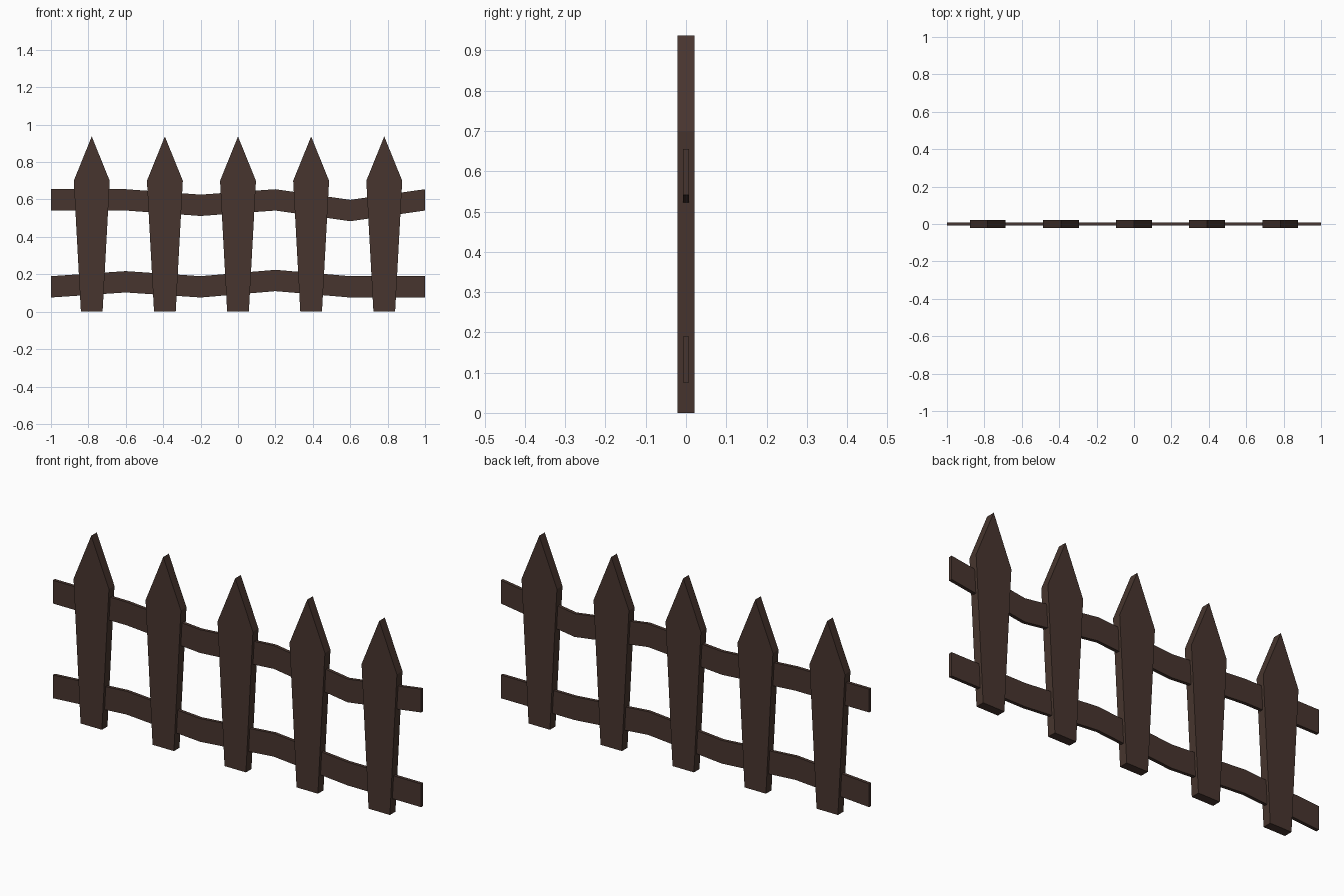
import bpy
import bmesh

cube = bpy.data.objects.get("Cube")
if cube:
    bpy.data.objects.remove(cube, do_unlink=True)

wood = bpy.data.materials.new("dark_brown_wood")
wood.use_nodes = True
BROWN = (0.064, 0.036, 0.028, 1)
wood.diffuse_color = BROWN
wood.node_tree.nodes["Principled BSDF"].inputs["Base Color"].default_value = BROWN


def plank(name, outline, thickness, x=0):
    """Extrude an x-z outline evenly to both sides of y = 0."""
    bm = bmesh.new()
    face = bm.faces.new([bm.verts.new((px, -thickness / 2, pz)) for px, pz in outline])
    extruded = bmesh.ops.extrude_face_region(bm, geom=[face])["geom"]
    verts = [v for v in extruded if isinstance(v, bmesh.types.BMVert)]
    bmesh.ops.translate(bm, verts=verts, vec=(0, thickness, 0))
    bmesh.ops.recalc_face_normals(bm, faces=bm.faces)
    # Split concave sides cleanly
    bmesh.ops.triangulate(bm, faces=[f for f in bm.faces if len(f.verts) > 5])
    mesh = bpy.data.meshes.new(name)
    bm.to_mesh(mesh)
    bm.free()
    mesh.materials.append(wood)
    obj = bpy.data.objects.new(name, mesh)
    obj.location.x = x
    bpy.context.collection.objects.link(obj)


# Tapered pointed pickets
PICKET = [(-0.058, 0), (0.058, 0), (0.096, 0.7), (0, 0.937), (-0.096, 0.7)]
for i in range(5):
    plank(f"picket_{i + 1}", PICKET, 0.043, (i - 2) * 0.391)

# Wavy rails, given by the height of their top edge at even steps
RAIL_HEIGHT = 0.114
rails = {
    "upper_rail": [0.655, 0.655, 0.626, 0.655, 0.598, 0.655],
    "lower_rail": [0.19, 0.217, 0.19, 0.224, 0.19, 0.19],
}
for name, heights in rails.items():
    top = [(-1 + 0.4 * i, z) for i, z in enumerate(heights)]
    bottom = [(x, z - RAIL_HEIGHT) for x, z in top]
    plank(name, bottom + top[::-1], 0.016)
